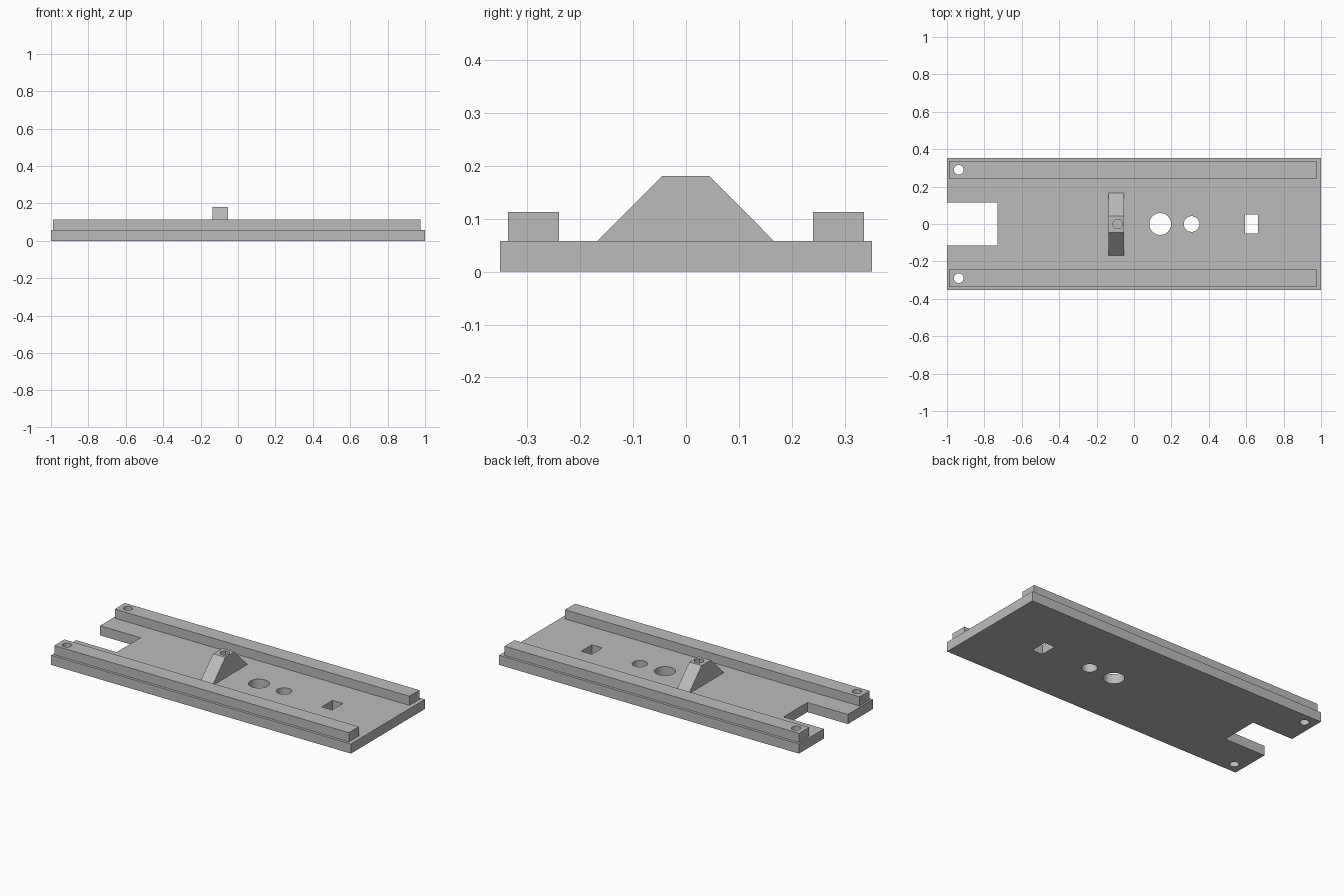
import bpy
import bmesh
import math

cube = bpy.data.objects.get("Cube")
if cube:
    bpy.data.objects.remove(cube, do_unlink=True)

grey = bpy.data.materials.new("plain grey")
grey.use_nodes = True
color = (0.5, 0.5, 0.5, 1)
grey.diffuse_color = color
grey.node_tree.nodes["Principled BSDF"].inputs["Base Color"].default_value = color


def prism(name, outline, axis, start, end):
    """Extrude a 2D outline along x (outline is y, z) or z (outline is x, y)."""
    bm = bmesh.new()
    verts = [bm.verts.new((start, a, b) if axis == "x" else (a, b, start)) for a, b in outline]
    face = bm.faces.new(verts)
    moved = bmesh.ops.extrude_face_region(bm, geom=[face])["geom"]
    shift = (end - start, 0, 0) if axis == "x" else (0, 0, end - start)
    bmesh.ops.translate(bm, vec=shift, verts=[g for g in moved if isinstance(g, bmesh.types.BMVert)])
    bmesh.ops.recalc_face_normals(bm, faces=bm.faces)
    mesh = bpy.data.meshes.new(name)
    bm.to_mesh(mesh)
    bm.free()
    mesh.materials.append(grey)
    obj = bpy.data.objects.new(name, mesh)
    bpy.context.collection.objects.link(obj)
    return obj


def rect(x0, x1, y0, y1):
    return [(x0, y0), (x1, y0), (x1, y1), (x0, y1)]


def circle(x, y, r, sides):
    return [(x + r * math.cos(math.tau * i / sides), y + r * math.sin(math.tau * i / sides))
            for i in range(sides)]


def cut(obj, *cutters):
    for cutter in cutters:
        mod = obj.modifiers.new("cut", "BOOLEAN")
        mod.operation = "DIFFERENCE"
        mod.solver = "EXACT"
        mod.object = cutter
        cutter.hide_render = True
        cutter.hide_set(True)


def smooth(obj):
    bpy.ops.object.select_all(action="DESELECT")
    obj.select_set(True)
    bpy.context.view_layer.objects.active = obj
    bpy.ops.object.shade_smooth_by_angle(angle=math.radians(30))


PLATE_TOP, RAIL_TOP, BLOCK_TOP = 0.058, 0.113, 0.181

# Base plate with an open slot at the -x end
base = prism("base_plate", [(-1, -0.352), (1, -0.352), (1, 0.352), (-1, 0.352),
                            (-1, 0.114), (-0.73, 0.114), (-0.73, -0.114), (-1, -0.114)],
             "z", 0, PLATE_TOP)

# Centre holes and the rectangular window
cut(base,
    prism("large_hole_cutter", circle(0.14, 0, 0.058, 48), "z", -0.1, 0.3),
    prism("small_hole_cutter", circle(0.308, 0, 0.042, 48), "z", -0.1, 0.3),
    prism("window_cutter", rect(0.594, 0.663, -0.05, 0.052), "z", -0.1, 0.3))

# Side rails, each with a screw hole running down through the plate
for side, name in ((1, "back"), (-1, "front")):
    y0, y1 = sorted((side * 0.24, side * 0.336))
    rail = prism(name + "_rail", rect(-0.99, 0.975, y0, y1), "z", PLATE_TOP, RAIL_TOP)
    screw = prism(name + "_screw_hole_cutter", circle(-0.937, side * 0.29, 0.026, 32), "z", -0.1, 0.3)
    cut(rail, screw)
    cut(base, screw)
    smooth(rail)
smooth(base)

# Sloped support block with a blind hexagonal socket
block = prism("support_block", [(-0.168, PLATE_TOP), (0.166, PLATE_TOP), (0.044, BLOCK_TOP),
                                (-0.045, BLOCK_TOP)], "x", -0.135, -0.053)
cut(block, prism("socket_cutter", circle(-0.087, 0, 0.029, 6), "z", 0.09, 0.3))
